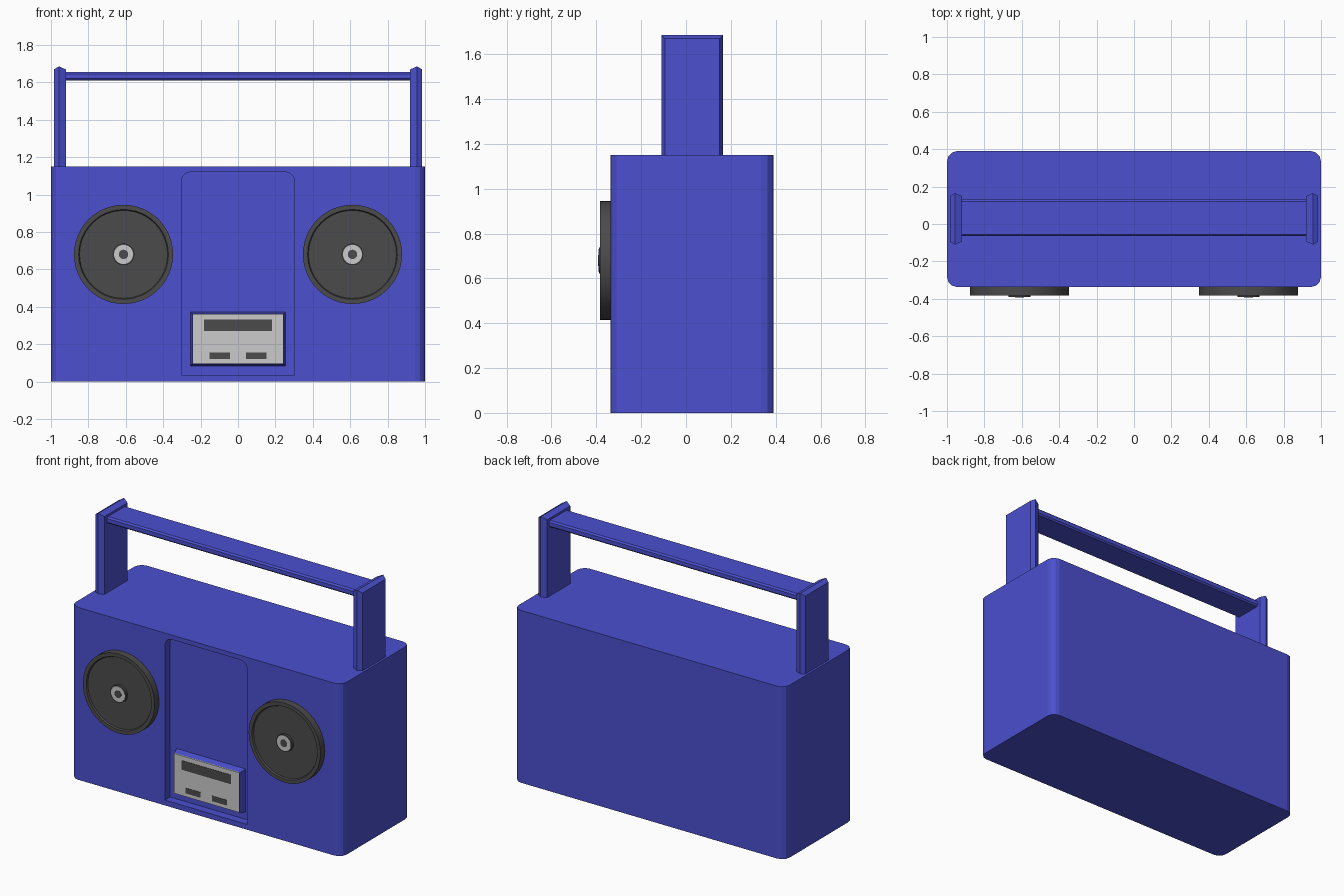
import bpy, bmesh, math

if "Cube" in bpy.data.objects:
    bpy.data.objects.remove(bpy.data.objects["Cube"])


def material(name, rgb):
    m = bpy.data.materials.new(name)
    m.diffuse_color = (*rgb, 1)
    m.use_nodes = True
    m.node_tree.nodes["Principled BSDF"].inputs["Base Color"].default_value = m.diffuse_color
    return m


BLUE = material("blue_plastic", (0.07, 0.08, 0.62))
DARK = material("dark_plastic", (0.07, 0.07, 0.07))


def loft(name, rings, mat=None, smooth=False):
    """Skin a list of equal-length point rings and cap both ends."""
    bm = bmesh.new()
    rows = [[bm.verts.new(p) for p in ring] for ring in rings]
    n = len(rows[0])
    for a, b in zip(rows, rows[1:]):
        for i in range(n):
            j = (i + 1) % n
            bm.faces.new((a[i], a[j], b[j], b[i]))
    bm.faces.new(rows[0])
    bm.faces.new(rows[-1])
    bmesh.ops.recalc_face_normals(bm, faces=bm.faces)
    mesh = bpy.data.meshes.new(name)
    bm.to_mesh(mesh)
    bm.free()
    ob = bpy.data.objects.new(name, mesh)
    bpy.context.collection.objects.link(ob)
    if mat:
        mesh.materials.append(mat)
    if smooth:
        activate(ob)
        bpy.ops.object.shade_smooth_by_angle(angle=math.radians(35))
    return ob


def activate(ob):
    bpy.ops.object.select_all(action='DESELECT')
    ob.select_set(True)
    bpy.context.view_layer.objects.active = ob


def rounded(x0, x1, y0, y1, radii, seg=3):
    """2D rectangle, one radius per corner, counter-clockwise from upper right."""
    pts = []
    corners = [(x1, y1, -1, -1), (x0, y1, 1, -1), (x0, y0, 1, 1), (x1, y0, -1, 1)]
    for k, ((x, y, sx, sy), r) in enumerate(zip(corners, radii)):
        if r == 0:
            pts.append((x, y))
            continue
        for i in range(seg + 1):
            a = math.pi / 2 * (k + i / seg)
            pts.append((x + sx * r + r * math.cos(a), y + sy * r + r * math.sin(a)))
    return pts


def front_panel(name, x0, x1, z0, z1, y0, y1, mat=None, inset=0.0):
    """Box facing -y, its front optionally tapered by inset."""
    back = rounded(x0, x1, z0, z1, (0,) * 4)
    front = rounded(x0 + inset, x1 - inset, z0 + inset, z1 - inset, (0,) * 4)
    return loft(name, [[(x, y0, z) for x, z in back], [(x, y1, z) for x, z in front]], mat)


def turned(name, cx, cz, profile, mat=None, n=48):
    """Round part about a y axis; profile is (radius, y)."""
    angles = [2 * math.pi * i / n for i in range(n)]
    rings = [[(cx + r * math.cos(a), y, cz + r * math.sin(a)) for a in angles]
             for r, y in profile]
    return loft(name, rings, mat, smooth=True)


# Body with rounded upright corners
FRONT, BACK, TOP, FLOOR = -0.337, 0.39, 1.15, -0.282
outline = rounded(-1, 1, FRONT, BACK, (0.055,) * 4)
body = loft("body", [[(x, y, z) for x, y in outline] for z in (0, TOP)], BLUE)

# Recessed centre panel, rounded at the top
recess = rounded(-0.303, 0.303, 0.035, 1.12, (0.05, 0.05, 0, 0), 5)
cutter = loft("recess_cutter", [[(x, y, z) for x, z in recess] for y in (FLOOR, -0.5)], BLUE)
cutter.hide_render = True
mod = body.modifiers.new("recess", 'BOOLEAN')
mod.operation, mod.solver, mod.object = 'DIFFERENCE', 'EXACT', cutter
activate(body)
bpy.ops.object.modifier_apply(modifier=mod.name)
bpy.data.objects.remove(cutter)

# Cassette deck: tapered housing, grey face, window and two keys
front_panel("deck_housing", -0.255, 0.255, 0.083, 0.372, FLOOR + 0.002, -0.33, BLUE, 0.012)
front_panel("deck_face", -0.24, 0.24, 0.097, 0.362, -0.325, -0.333)
front_panel("deck_window", -0.182, 0.182, 0.27, 0.332, -0.33, -0.335, DARK)
for side, x0 in (("left", -0.153), ("right", 0.043)):
    front_panel("deck_key_" + side, x0, x0 + 0.11, 0.12, 0.156, -0.33, -0.335, DARK)

for side, s in (("left", -1), ("right", 1)):
    # Speaker with raised rim, hub and grey centre ring
    cx, cz = s * 0.612, 0.68
    turned("speaker_" + side, cx, cz,
           [(0.265, FRONT + 0.01), (0.265, -0.383), (0.24, -0.383), (0.235, -0.373)], DARK)
    turned("speaker_hub_" + side, cx, cz, [(0.058, -0.37), (0.058, -0.389)], DARK, 32)
    turned("speaker_ring_" + side, cx, cz, [(0.051, -0.385), (0.051, -0.391)], None, 32)
    turned("speaker_centre_" + side, cx, cz, [(0.025, -0.388), (0.025, -0.3925)], DARK, 32)

    # Handle upright, widest along its middle
    rings = []
    for x, d in ((0.92, 0.016), (0.957, 0), (0.985, 0.016)):
        rect = rounded(-0.11 + d, 0.165 - d, TOP - 0.01, 1.685 - d, (0,) * 4)
        rings.append([(s * x, y, z) for y, z in rect])
    loft("handle_upright_" + side, rings, BLUE)

# Handle bar with small chamfers
section = rounded(-0.065, 0.13, 1.61, 1.655, (0.01,) * 4, 1)
loft("handle_bar", [[(x, y, z) for y, z in section] for x in (-0.925, 0.925)], BLUE)
